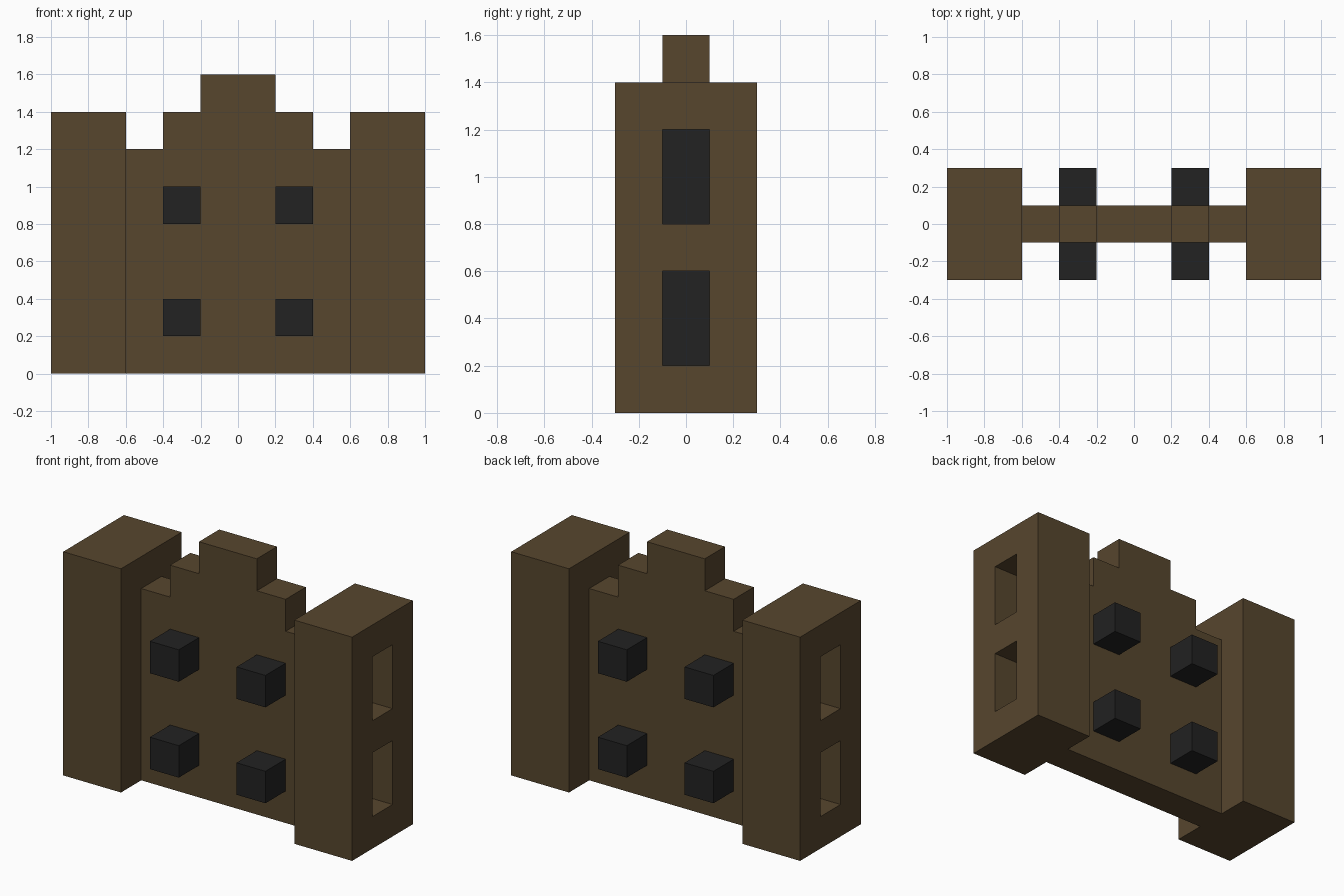
import bpy
import bmesh
from mathutils import Vector

cube = bpy.data.objects.get("Cube")
if cube:
    bpy.data.objects.remove(cube, do_unlink=True)


def make_material(name, colour):
    mat = bpy.data.materials.new(name)
    mat.use_nodes = True
    mat.diffuse_color = colour
    mat.node_tree.nodes["Principled BSDF"].inputs["Base Color"].default_value = colour
    return mat


BROWN = make_material("dark brown", (0.095, 0.061, 0.027, 1))
BLACK = make_material("charcoal", (0.016, 0.016, 0.016, 1))


def finish(name, bm, *mats):
    bmesh.ops.recalc_face_normals(bm, faces=bm.faces[:])
    mesh = bpy.data.meshes.new(name)
    bm.to_mesh(mesh)
    bm.free()
    for mat in mats:
        mesh.materials.append(mat)
    obj = bpy.data.objects.new(name, mesh)
    bpy.context.collection.objects.link(obj)
    return obj


def box(lo, hi):
    bm = bmesh.new()
    bmesh.ops.create_cube(bm, size=1)
    lo, hi = Vector(lo), Vector(hi)
    for v in bm.verts:
        v.co = (lo + hi) / 2 + v.co * (hi - lo)
    return bm


# Stepped centre wall: half profile mirrored, then extruded through its thickness
half = [(0.6, 0), (0.6, 1.2), (0.4, 1.2), (0.4, 1.4), (0.2, 1.4), (0.2, 1.6)]
profile = half + [(-x, z) for x, z in reversed(half)]
bm = bmesh.new()
face = bm.faces.new([bm.verts.new((x, -0.1, z)) for x, z in profile])
back = bmesh.ops.extrude_face_region(bm, geom=[face], use_keep_orig=True)
bmesh.ops.translate(bm, vec=(0, 0.2, 0),
                    verts=[g for g in back["geom"] if isinstance(g, bmesh.types.BMVert)])
finish("centre_wall", bm, BROWN)

# Side towers, each with two dark-backed recesses in the outer face
WINDOWS = [(0.2, 0.6), (0.8, 1.2)]
RECESS = 0.2
for side, label in ((1, "left"), (-1, "right")):
    bm = box((min(side * 0.6, side), -0.3, 0), (max(side * 0.6, side), 0.3, 1.4))
    cuts = [((0, y, 0), (0, 1, 0)) for y in (-0.1, 0.1)]
    cuts += [((0, 0, z), (0, 0, 1)) for pair in WINDOWS for z in pair]
    for co, no in cuts:
        bmesh.ops.bisect_plane(bm, geom=bm.verts[:] + bm.edges[:] + bm.faces[:],
                               plane_co=co, plane_no=no)
    bm.normal_update()
    openings = []
    for f in bm.faces:
        c = f.calc_center_median()
        if (f.normal.x * side > 0.9 and abs(c.y) < 0.1
                and any(a < c.z < b for a, b in WINDOWS)):
            openings.append(f)
    pushed = bmesh.ops.extrude_discrete_faces(bm, faces=openings)["faces"]
    for f in pushed:
        f.material_index = 1
        bmesh.ops.translate(bm, vec=(-side * RECESS, 0, 0), verts=f.verts[:])
    finish(label + "_tower", bm, BROWN, BLACK)

# Dark blocks standing out from both faces of the wall
for y, face_name in ((-0.3, "front"), (0.1, "back")):
    for x, label in ((0.2, "left"), (-0.4, "right")):
        for z, level in ((0.2, "lower"), (0.8, "upper")):
            finish(f"{face_name}_{level}_{label}_block",
                   box((x, y, z), (x + 0.2, y + 0.2, z + 0.2)), BLACK)
